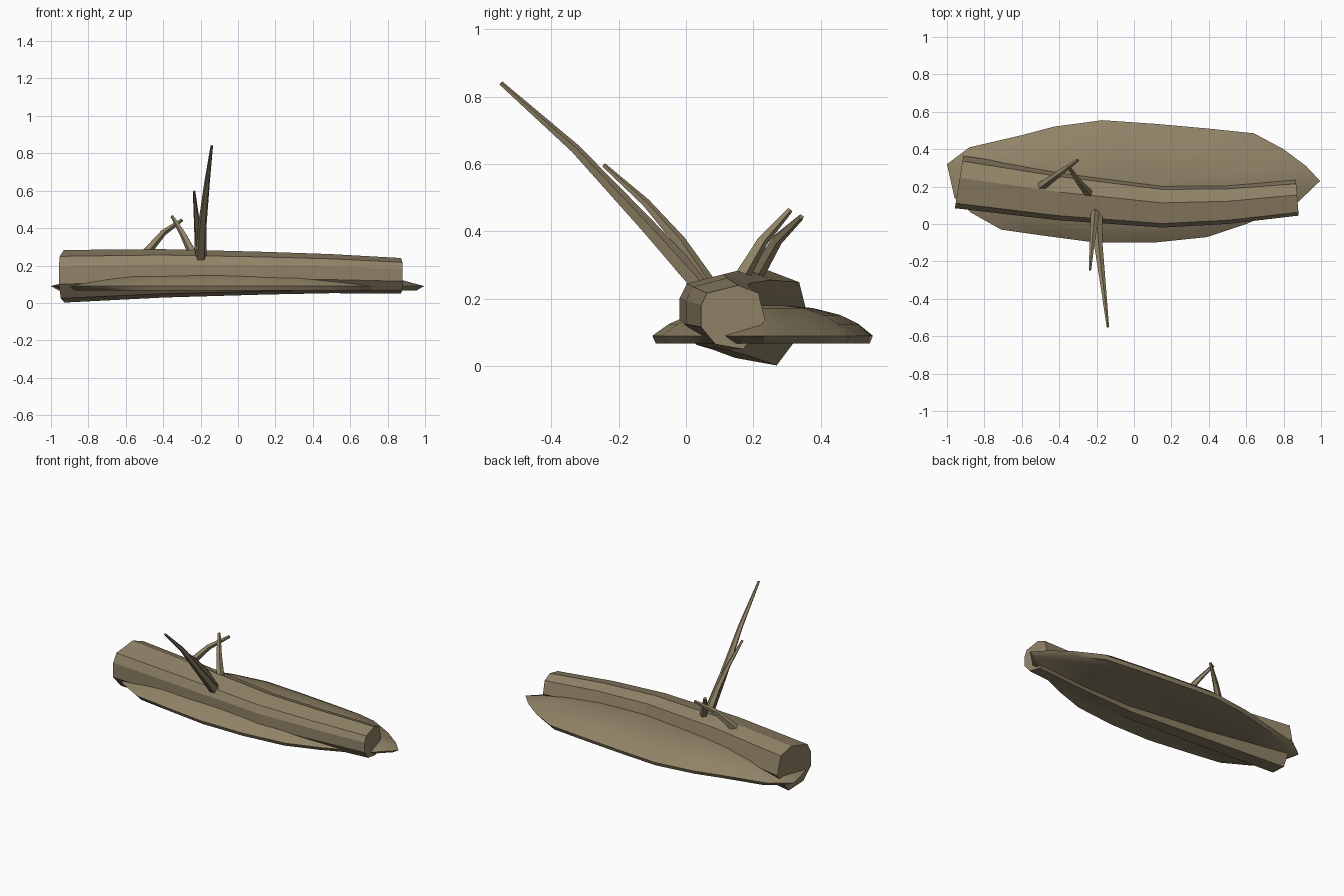
import bpy, bmesh, math
from mathutils import Vector

cube = bpy.data.objects.get("Cube")
if cube:
    bpy.data.objects.remove(cube, do_unlink=True)

bark = bpy.data.materials.new("weathered brown")
bark.use_nodes = True
BROWN = (0.28, 0.225, 0.135, 1)
bark.diffuse_color = BROWN
bark.node_tree.nodes["Principled BSDF"].inputs["Base Color"].default_value = BROWN


def loft(name, rings, smooth=False):
    """Skin a list of closed rings and cap both ends."""
    bm = bmesh.new()
    loops = [[bm.verts.new(p) for p in ring] for ring in rings]
    n = len(loops[0])
    for a, b in zip(loops, loops[1:]):
        for i in range(n):
            j = (i + 1) % n
            bm.faces.new((a[i], a[j], b[j], b[i]))
    bm.faces.new(loops[0][::-1])
    bm.faces.new(loops[-1])
    bmesh.ops.recalc_face_normals(bm, faces=bm.faces)
    mesh = bpy.data.meshes.new(name)
    bm.to_mesh(mesh)
    bm.free()
    mesh.materials.append(bark)
    obj = bpy.data.objects.new(name, mesh)
    bpy.context.collection.objects.link(obj)
    if smooth:
        bpy.ops.object.select_all(action='DESELECT')
        obj.select_set(True)
        bpy.context.view_layer.objects.active = obj
        bpy.ops.object.shade_smooth_by_angle(angle=math.radians(50))
    return obj


# Fallen trunk: one uneven octagon swept along a gently bowed path
octagon = [(-.077, .067), (.015, .09), (.075, .067), (.095, -.013),
           (.03, -.1), (-.053, -.085), (-.095, -.034), (-.095, .03)]
# x, centre y, centre z, scale, slant of the cut
sections = [(-.935, .225, .15, 1.48, .16), (-.4, .15, .165, 1.36, .1),
            (.15, .095, .165, 1.2, 0), (.5, .105, .162, 1.1, -.03),
            (.873, .14, .15, 1.0, -.08)]
loft("trunk", [[(x + slant * u * s, y + u * s, z + v * s) for u, v in octagon]
               for x, y, z, s, slant in sections])

# Low earth mound: the outline shrinks as it rises
outline = [(-1, .32), (-.88, .41), (-.6, .475), (-.43, .52), (-.17, .555),
           (.12, .535), (.4, .51), (.64, .485), (.8, .4), (.92, .31),
           (.995, .23), (.88, .12), (.6, 0), (.39, -.07), (.1, -.1),
           (-.2, -.1), (-.5, -.06), (-.71, -.03), (-.87, .06), (-.96, .14)]
CENTRE = .25
# z, scale in x, scale in y
levels = [(.067, .96, .97), (.09, 1, 1), (.125, .87, .86),
          (.152, .73, .68), (.172, .52, .42), (.18, .25, .18)]
loft("mound", [[(x * sx, CENTRE + (y - CENTRE) * sy, z) for x, y in outline]
               for z, sx, sy in levels], smooth=True)


def branch(name, points, r0, r1, sides=5):
    """Tapered faceted limb along a few points."""
    pts = [Vector(p) for p in points]
    rings = []
    for i, p in enumerate(pts):
        t = (pts[min(i + 1, len(pts) - 1)] - pts[max(i - 1, 0)]).normalized()
        u = t.cross(Vector((1, 0, 0))).normalized()
        w = t.cross(u)
        r = r0 + (r1 - r0) * i / (len(pts) - 1)
        rings.append([p + r * (math.cos(a) * u + math.sin(a) * w)
                      for a in (math.tau * k / sides for k in range(sides))])
    loft(name, rings)


# Bare limbs: a forked pair to the front, a crossed pair to the back
branch("long_front_branch", [(-.2, .06, .22), (-.19, -.12, .42),
                             (-.165, -.33, .645), (-.14, -.55, .84)], .032, .007)
branch("short_front_branch", [(-.205, .08, .22), (-.215, -.02, .37),
                              (-.225, -.12, .485), (-.235, -.245, .597)], .026, .007)
branch("inner_back_branch", [(-.235, .155, .25), (-.295, .225, .37),
                             (-.352, .308, .463)], .026, .009)
branch("outer_back_branch", [(-.5, .2, .26), (-.4, .27, .375),
                             (-.3, .342, .443)], .026, .009)
